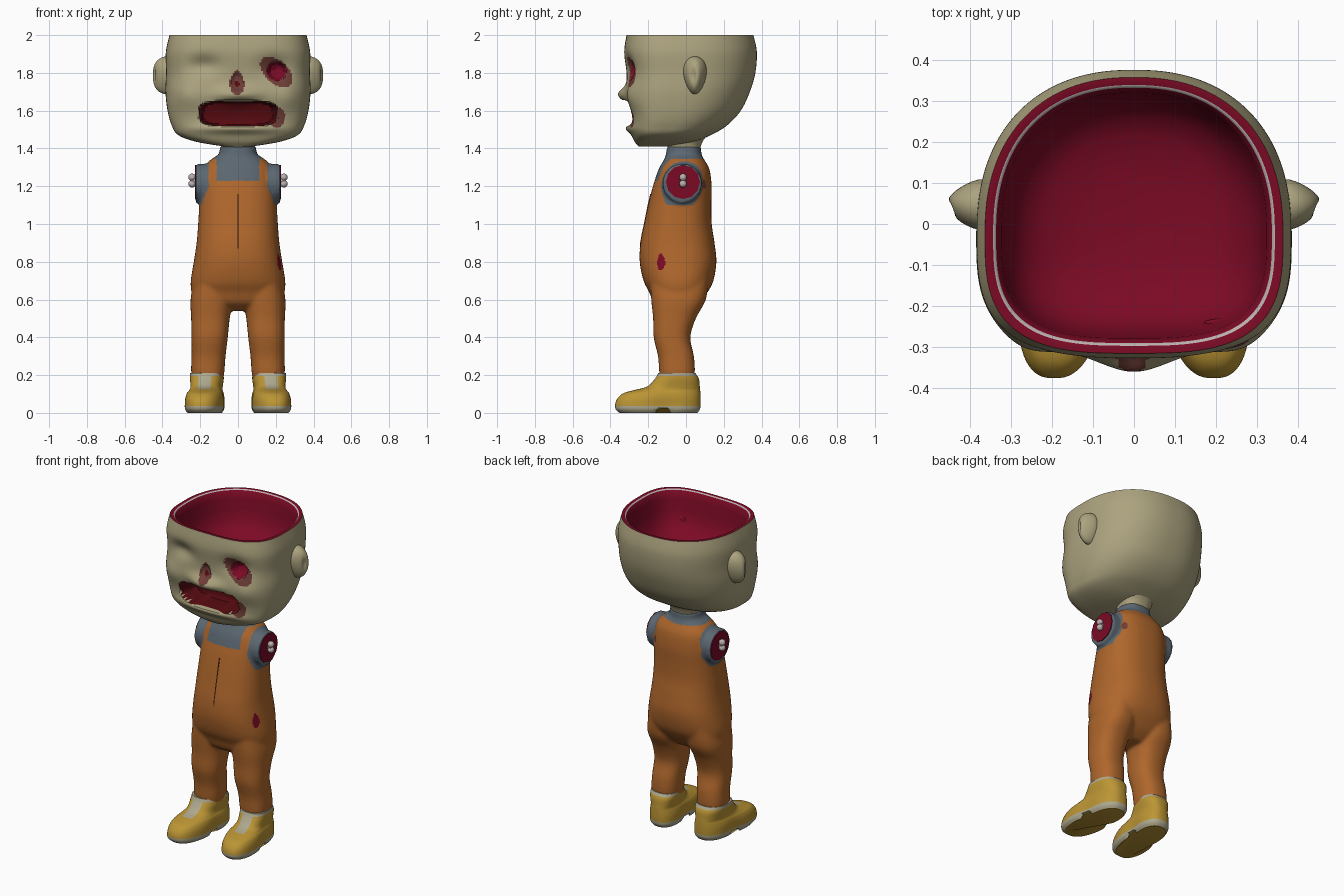
import bpy, bmesh
from math import cos, sin, pi, exp, radians
from mathutils import Matrix, Vector

cube = bpy.data.objects.get("Cube")
if cube:
    bpy.data.objects.remove(cube)


def material(name, *rgb):
    m = bpy.data.materials.new(name)
    m.use_nodes = True
    m.diffuse_color = (*rgb, 1)
    m.node_tree.nodes["Principled BSDF"].inputs["Base Color"].default_value = (*rgb, 1)
    return m


skin = material("pale_skin", .41, .365, .21)
orange = material("orange_cloth", .43, .135, .025)
grey = material("grey_cloth", .105, .135, .165)
yellow = material("yellow_leather", .50, .30, .035)
sole = material("pale_rubber", .42, .39, .27)
red = material("blood_red", .20, .003, .018)
dark = material("dark_red", .09, .003, .005)
raw = material("raw_pink", .16, .048, .038)
bone = material("bone_white", .50, .43, .43)
brown = material("seam_brown", .10, .03, .007)


def smooth_rings(rings, steps):
    """Catmull-Rom between the given rings."""
    out = []
    last = len(rings) - 1
    for i in range(last):
        a, b, c, d = (rings[min(max(k, 0), last)] for k in (i - 1, i, i + 1, i + 2))
        for s in range(steps):
            t = s / steps
            out.append(tuple(q + t / 2 * (r - p + t * (2*p - 5*q + 4*r - w + t * (3*(q - r) + w - p)))
                             for p, q, r, w in zip(a, b, c, d)))
    return out + [rings[-1]]


def loft(bm, rings, seg=64, front=2.4, back=2.4, mid=.5):
    """Rings are (z, centre x, half width, front y, back y)."""
    rows = []
    for z, cx, rx, yf, yb in rings:
        cy = yf + (yb - yf) * mid
        row = []
        for k in range(seg):
            c, s = cos(2 * pi * k / seg), sin(2 * pi * k / seg)
            n = front if s < 0 else back
            r = (abs(c) ** n + abs(s) ** n) ** (-1 / n)
            ry = cy - yf if s < 0 else yb - cy
            row.append(bm.verts.new((cx + rx * r * c, cy + ry * r * s, z)))
        rows.append(row)
    bands = [[bm.faces.new((p[k], p[(k + 1) % seg], q[(k + 1) % seg], q[k])) for k in range(seg)]
             for p, q in zip(rows, rows[1:])]
    caps = [bm.faces.new(rows[0][::-1]), bm.faces.new(rows[-1])]
    return rows, bands, caps


def dress(mesh, mats, rule, angle):
    for m in mats:
        mesh.materials.append(m)
    if rule:
        for p in mesh.polygons:
            p.material_index = mats.index(rule(p.center))
    mesh.shade_smooth()
    mesh.set_sharp_from_angle(angle=radians(angle))


def finish(name, bm, mats, rule=None, angle=45):
    bmesh.ops.recalc_face_normals(bm, faces=bm.faces)
    mesh = bpy.data.meshes.new(name)
    bm.to_mesh(mesh)
    bm.free()
    dress(mesh, mats, rule, angle)
    ob = bpy.data.objects.new(name, mesh)
    bpy.context.collection.objects.link(ob)
    return ob


def bump(x, z, cx, cz, sx, sz):
    return exp(-((x - cx) / sx) ** 2 - ((z - cz) / sz) ** 2)


def oval(x, z, cx, cz, rx, rz, n=2):
    return abs((x - cx) / rx) ** n + abs((z - cz) / rz) ** n


def rod(bm, x0, x1, r, y, z, seg):
    """Cylinder along x."""
    m = Matrix.Translation(((x0 + x1) / 2, y, z)) @ Matrix.Rotation(pi / 2, 4, "Y")
    bmesh.ops.create_cone(bm, cap_ends=True, segments=seg, radius1=r, radius2=r,
                          depth=abs(x1 - x0), matrix=m)


# Head: outer shell continuing over the cut rim into the hollow skull
shell = smooth_rings([(1.41, 0, .07, -.25, -.10), (1.435, 0, .22, -.272, .04), (1.47, 0, .315, -.287, .13),
                      (1.52, 0, .35, -.30, .215), (1.60, 0, .373, -.31, .29), (1.70, 0, .384, -.313, .338),
                      (1.80, 0, .381, -.315, .367), (1.91, 0, .382, -.327, .375), (2.0, 0, .363, -.315, .357)], 12)
hollow = [(z, 0, .363 * k, .02 - .335 * k, .02 + .337 * k) for z, k in
          ((2, .945), (1.995, .925), (1.95, .89), (1.88, .87), (1.82, .82), (1.77, .73), (1.74, .58), (1.72, .3))]
bm = bmesh.new()
rows, bands, caps = loft(bm, shell + hollow, 260, 3.1, 2.3, .43)
head_mats = [skin, red, dark, raw, bone]


def mouth(x, z):
    return oval(x, z, 0, 1.585, .205, .066, 4)


def face_paint(c):
    x, z = c.x, c.z
    if c.y > -.08:
        return skin
    if mouth(x, z) < 1:
        return dark
    if oval(x, z, .205, 1.81, .05, .05) < 1:
        return red
    if oval(x, z, -.005, 1.742, .012, .018) < 1:
        return dark
    nostril = oval(x, z, -.005, 1.75, .04 - .2 * max(0, z - 1.75), .065)
    if min(nostril, oval(x, z, .205, 1.565, .045, .055),
           oval(x + .5 * (z - 1.8), z, .205, 1.805, .075, .082)) < 1:
        return raw
    return skin


for i, band in enumerate(bands):
    for f in band:
        if i < len(shell) - 1:
            m = face_paint(f.calc_center_median())
        else:
            m = bone if i == len(shell) else red
        f.material_index = head_mats.index(m)
caps[1].material_index = 1

# Face relief: sockets, cheeks, muzzle, lips and the open mouth
for row in rows[:len(shell)]:
    for v in row:
        x, y, z = v.co
        fade = min(1, max(0, (-.06 - y) / .1))
        dy = .03 * (bump(x, z, -.18, 1.84, .08, .05) + bump(x, z, .19, 1.83, .08, .06))
        dy -= .022 * (bump(x, z, -.27, 1.68, .08, .07) + bump(x, z, .27, 1.68, .08, .07))
        dy -= .048 * bump(x, z, 0, 1.685, .11, .04) + .025 * bump(x, z, 0, 1.505, .2, .025)
        dy += .015 * bump(x, z, 0, 1.58, .26, .06)
        dy += .13 * min(1, max(0, 1 - mouth(x, z)) * 3)
        dy += .045 * min(1, max(0, 1 - oval(x, z, .205, 1.81, .05, .05)) * 2)
        dy += .015 * min(1, max(0, 1 - oval(x, z, -.005, 1.75, .03, .055)) * 2)
        v.co.y += dy * fade
finish("head", bm, head_mats)

# Neck
bm = bmesh.new()
loft(bm, smooth_rings([(1.35, 0, .08, -.085, .06), (1.40, 0, .088, -.095, .075),
                       (1.44, 0, .10, -.11, .09), (1.48, 0, .13, -.13, .12)], 5))
finish("neck", bm, [skin])

# Torso, legs and arm stumps fused into one clothed body
bm = bmesh.new()
loft(bm, smooth_rings([(.54, 0, .09, -.11, .02), (.58, 0, .21, -.168, .07), (.64, 0, .245, -.195, .115),
                       (.7, 0, .25, -.225, .145), (.8, 0, .234, -.245, .161), (.9, 0, .219, -.241, .151),
                       (1.0, 0, .211, -.221, .136), (1.1, 0, .205, -.20, .134), (1.2, 0, .2, -.175, .136),
                       (1.29, 0, .185, -.145, .124), (1.34, 0, .145, -.117, .097), (1.37, 0, .102, -.106, .082),
                       (1.41, 0, .096, -.102, .08)], 5))
for side in (-1, 1):
    loft(bm, smooth_rings([(z, side * cx, rx, yf, yb) for z, cx, rx, yf, yb in (
        (.17, .16, .08, -.135, .04), (.22, .16, .088, -.142, .047), (.3, .156, .09, -.148, .042),
        (.4, .15, .096, -.171, .023), (.5, .146, .102, -.174, .052), (.6, .14, .111, -.184, .105),
        (.72, .13, .1, -.19, .12))], 5))
    rod(bm, side * .08, side * .224, .104, -.02, 1.215, 48)
body = finish("overalls_and_sweater", bm, [orange])
remesh = body.modifiers.new("fuse", "REMESH")
remesh.mode = "VOXEL"
remesh.voxel_size = .008
relax = body.modifiers.new("relax", "SMOOTH")
relax.factor = .5
relax.iterations = 14
fused = bpy.data.meshes.new_from_object(body.evaluated_get(bpy.context.evaluated_depsgraph_get()))
body.modifiers.clear()
body.data = fused
fused.materials.clear()


def clothes(c):
    x, y, z = abs(c.x), c.y, c.z
    if c.x > .1 and oval(y, z, -.132, .798, .022 - .1 * max(0, z - .8), .044) < 1:
        return red
    if y > .06 and oval(c.x, z, .15, 1.21, .015, .024) < 1:
        return raw
    sleeve = z > 1.1 and y < .085 and x > .155 + .4 * max(0, 1.2 - z)
    bib_gap = y < 0 and x < .112 and z > 1.23
    return grey if z > 1.345 or sleeve or bib_gap else orange


dress(fused, [orange, grey, red, raw], clothes, 60)

# Front seam
bm = bmesh.new()
loft(bm, [(z, 0, .004, y - .003, y + .01) for z, y in
          ((.87, -.242), (.9, -.24), (.95, -.231), (1.0, -.22), (1.05, -.21), (1.1, -.2), (1.16, -.186))], 8)
finish("front_seam", bm, [brown])

for side, label in ((-1, "right"), (1, "left")):
    # Ear tapering outward, with a hollowed outer face
    bm = bmesh.new()
    bmesh.ops.create_uvsphere(bm, u_segments=32, v_segments=20, radius=1)
    for v in bm.verts:
        x, y, z = v.co
        taper = 1 - .3 * max(0, x)
        if x > 0:
            x -= .3 * bump(y, z, -.2, 0, .35, .4)
        v.co = Vector((side * (.378 + .08 * x), .047 + .06 * y * taper * (1 + .25 * z), 1.787 + .1 * z))
    finish(label + "_ear", bm, [skin], angle=60)

    # Severed arm: flesh disc and knobbed bone
    bm = bmesh.new()
    rod(bm, side * .2, side * .228, .09, -.016, 1.222, 12)
    finish(label + "_arm_flesh", bm, [red])
    bm = bmesh.new()
    rod(bm, side * .21, side * .25, .014, -.016, 1.23, 12)
    for dz in (-.017, .017):
        bmesh.ops.create_uvsphere(bm, u_segments=12, v_segments=8, radius=.02,
                                  matrix=Matrix.Translation((side * .243, -.016, 1.23 + dz)))
    finish(label + "_arm_bone", bm, [bone])

    # Shoe with heel notch, splayed toe, pale welt, tongue and cuff
    bm = bmesh.new()
    loft(bm, smooth_rings([(0, 0, .09, -.352, .06), (.02, 0, .103, -.373, .074), (.05, 0, .104, -.374, .077),
                           (.08, 0, .102, -.36, .077), (.105, 0, .095, -.33, .076), (.122, 0, .086, -.27, .075),
                           (.14, 0, .084, -.205, .073), (.18, 0, .088, -.165, .068),
                           (.21, 0, .087, -.147, .05)], 5), 80, 2.5, 2.5)
    for v in bm.verts:
        x, y, z = v.co
        if -.15 < y < -.09 and z < .025:
            v.co.z = .025
        waist = 1 - .12 * bump(y, z, -.1, .03, .07, .08)
        v.co.x = side * (.165 + x * waist - .09 * (y + .05))

    def leather(c):
        off = abs(abs(c.x) - .165 + .09 * (c.y + .05))
        tongue = c.z > .124 and c.y < -.11 and off < .036
        welt = .003 < c.z < .04
        return sole if welt or c.z > .195 or tongue else yellow

    finish(label + "_shoe", bm, [yellow, sole], leather)
